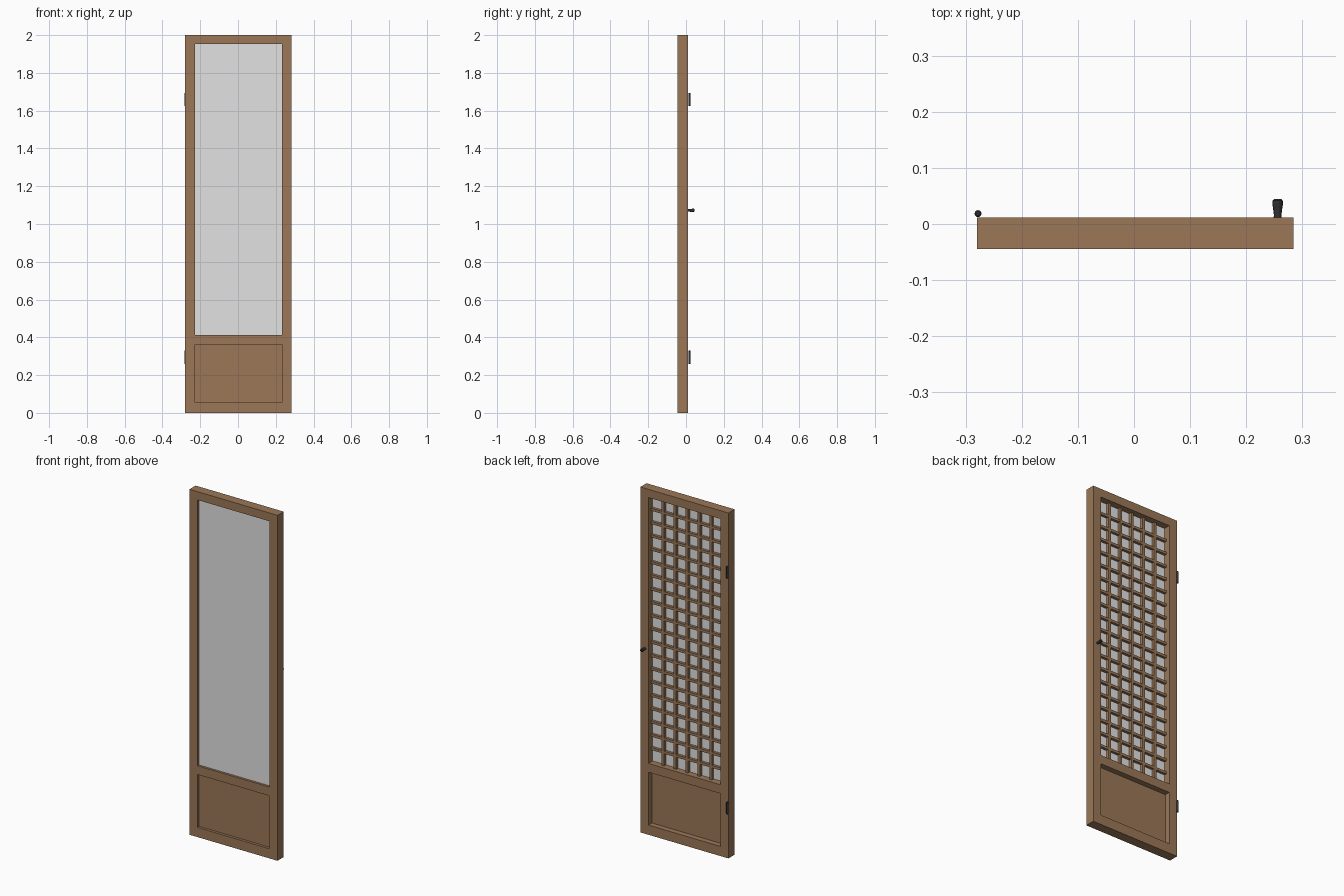
import bpy, bmesh, math
from mathutils import Matrix

if "Cube" in bpy.data.objects:
    bpy.data.objects.remove(bpy.data.objects["Cube"])


def material(name, rgb):
    m = bpy.data.materials.new(name)
    m.diffuse_color = (*rgb, 1)
    m.use_nodes = True
    m.node_tree.nodes["Principled BSDF"].inputs["Base Color"].default_value = m.diffuse_color
    return m


WOOD = material("brown wood", (0.325, 0.187, 0.097))
PAPER = material("pale grey pane", (0.76, 0.76, 0.76))
METAL = material("dark metal", (0.03, 0.03, 0.032))


def finish(name, bm, mat):
    bmesh.ops.recalc_face_normals(bm, faces=bm.faces[:])
    me = bpy.data.meshes.new(name)
    bm.to_mesh(me)
    bm.free()
    me.materials.append(mat)
    ob = bpy.data.objects.new(name, me)
    bpy.context.collection.objects.link(ob)
    return ob


def box(name, x0, x1, y0, y1, z0, z1, mat):
    bm = bmesh.new()
    bmesh.ops.create_cube(bm, size=1)
    for v in bm.verts:
        v.co.x = x1 if v.co.x > 0 else x0
        v.co.y = y1 if v.co.y > 0 else y0
        v.co.z = z1 if v.co.z > 0 else z0
    return finish(name, bm, mat)


def lathe(name, profile, sides, matrix, mat):
    # profile of (radius, height) points spun about z, then placed
    bm = bmesh.new()
    rings = []
    for r, h in profile:
        rings.append([bm.verts.new((r * math.cos(2 * math.pi * i / sides),
                                    r * math.sin(2 * math.pi * i / sides), h))
                      for i in range(sides)])
    for a, b in zip(rings, rings[1:]):
        for i in range(sides):
            j = (i + 1) % sides
            bm.faces.new((a[i], a[j], b[j], b[i]))
    bm.faces.new(rings[0][::-1])
    bm.faces.new(rings[-1])
    bm.transform(matrix)
    ob = finish(name, bm, mat)
    bpy.context.view_layer.objects.active = ob
    ob.select_set(True)
    bpy.ops.object.shade_smooth_by_angle(angle=math.radians(35))
    ob.select_set(False)
    return ob


XL, XR = -0.28, 0.284          # outer frame
IL, IR = -0.228, 0.232         # openings
YF, YB = -0.0445, 0.0118       # front and back faces
Z0, Z1, Z2, Z3 = 0.056, 0.362, 0.413, 1.952

# frame: two stiles and three rails
box("hinge_stile", XL, IL, YF, YB, 0, 2, WOOD)
box("handle_stile", IR, XR, YF, YB, 0, 2, WOOD)
for name, a, b in (("bottom_rail", 0, Z0), ("middle_rail", Z1, Z2), ("top_rail", Z3, 2)):
    box(name, IL, IR, YF, YB, a, b, WOOD)

# recessed lower panel and upper pane
box("lower_panel", IL, IR, -0.029, -0.020, Z0, Z1, WOOD)
box("pane", IL, IR, -0.031, -0.027, Z2, Z3, PAPER)

# lattice on the back of the pane
COLS, ROWS, HALF = 6, 20, 0.0075
for i in range(1, COLS):
    x = IL + (IR - IL) * i / COLS
    box("lattice_upright", x - HALF, x + HALF, -0.027, -0.010, Z2, Z3, WOOD)
for i in range(1, ROWS):
    z = Z2 + (Z3 - Z2) * i / ROWS
    box("lattice_crossbar", IL, IR, -0.027, -0.012, z - HALF, z + HALF, WOOD)

# hinge barrels
for z in (0.294, 1.659):
    lathe("hinge", [(0.004, -0.035), (0.0062, -0.032), (0.0062, 0.032), (0.004, 0.035)],
          12, Matrix.Translation((-0.278, 0.0185, z)), METAL)

# flared knob on the back
lathe("knob", [(0.0075, 0), (0.0065, 0.004), (0.0085, 0.019), (0.0095, 0.025),
               (0.009, 0.031), (0.006, 0.034)], 14,
      Matrix.Translation((0.256, YB - 0.001, 1.072)) @ Matrix.Rotation(-math.pi / 2, 4, 'X'), METAL)
